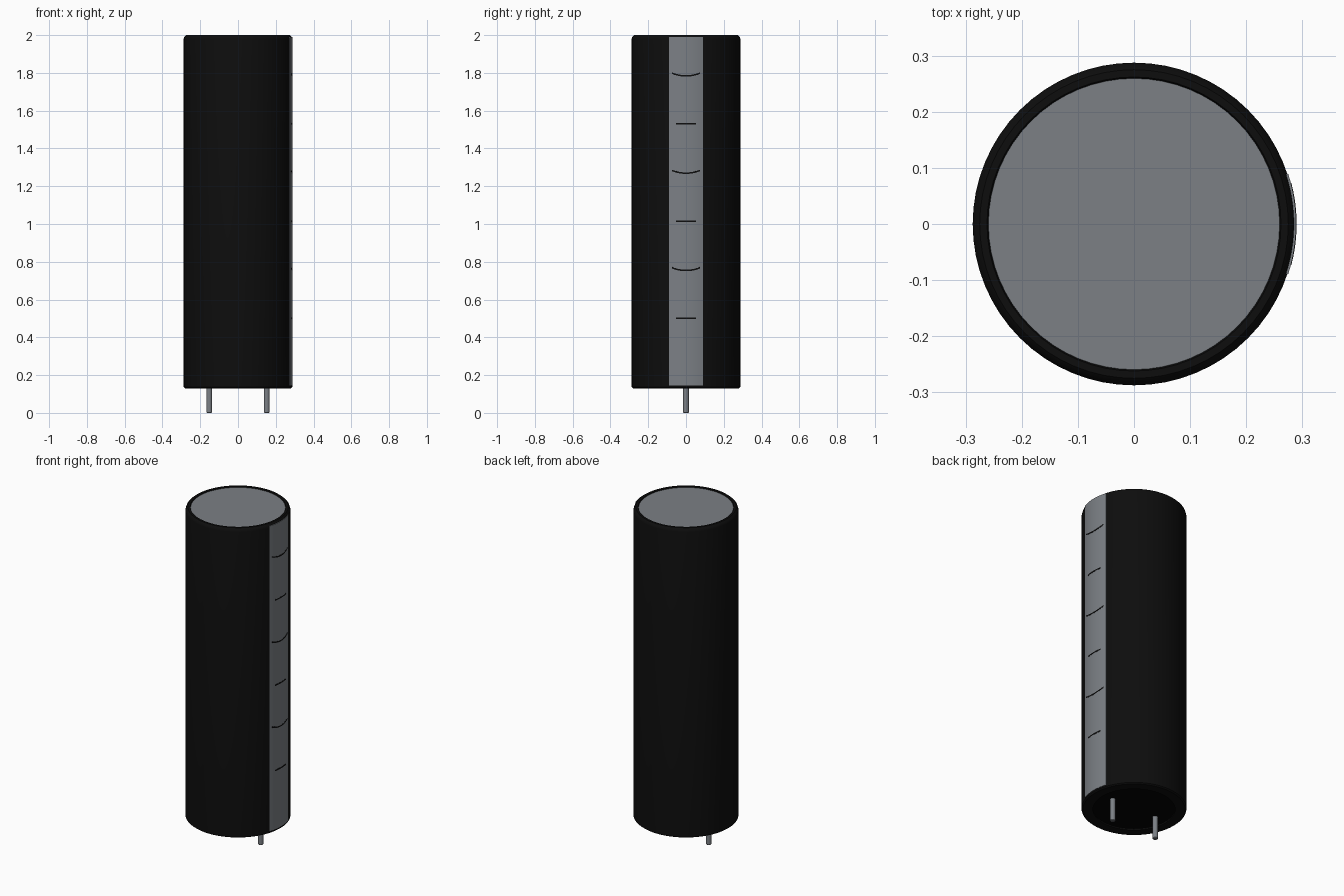
import bpy
import bmesh
import math

cube = bpy.data.objects.get("Cube")
if cube:
    bpy.data.objects.remove(cube, do_unlink=True)


def material(name, rgb):
    m = bpy.data.materials.new(name)
    m.use_nodes = True
    m.diffuse_color = (*rgb, 1)
    m.node_tree.nodes["Principled BSDF"].inputs["Base Color"].default_value = (*rgb, 1)
    return m


BLACK = material("black sleeve", (0.004, 0.004, 0.004))
RUBBER = material("dark rubber", (0.001, 0.001, 0.001))
SILVER = material("silver grey", (0.2, 0.215, 0.235))


def finish(name, bm, mat):
    bmesh.ops.recalc_face_normals(bm, faces=bm.faces)
    mesh = bpy.data.meshes.new(name)
    bm.to_mesh(mesh)
    bm.free()
    mesh.materials.append(mat)
    obj = bpy.data.objects.new(name, mesh)
    bpy.context.collection.objects.link(obj)
    bpy.ops.object.select_all(action="DESELECT")
    obj.select_set(True)
    bpy.context.view_layer.objects.active = obj
    bpy.ops.object.shade_smooth_by_angle(angle=math.radians(35))
    return obj


def lathe(name, profile, mat, x=0, steps=64):
    """Spin a radius/height profile around a vertical axis."""
    bm = bmesh.new()
    verts = [bm.verts.new((r, 0, z)) for r, z in profile]
    edges = [bm.edges.new(pair) for pair in zip(verts, verts[1:])]
    bmesh.ops.spin(bm, geom=verts + edges, cent=(0, 0, 0), axis=(0, 0, 1),
                   angle=math.tau, steps=steps)
    bmesh.ops.remove_doubles(bm, verts=bm.verts, dist=0.0001)
    bmesh.ops.translate(bm, verts=bm.verts, vec=(x, 0, 0))
    return finish(name, bm, mat)


def wrapped_plate(name, half_width, radius, bottom, top, mat, sag=0, steps=12):
    """Thin plate wrapped on the +x side, optionally dipping in the middle."""
    bm = bmesh.new()
    rows = []
    for i in range(steps + 1):
        t = 2 * i / steps - 1
        a = t * math.asin(half_width / radius)
        dip = sag * (t * t - 1)
        rows.append([bm.verts.new((r * math.cos(a), r * math.sin(a), z + dip))
                     for r, z in ((radius, bottom), (radius, top),
                                  (radius - 0.004, top), (radius - 0.004, bottom))])
    for a, b in zip(rows, rows[1:]):
        for k in range(4):
            n = (k + 1) % 4
            bm.faces.new((a[k], b[k], b[n], a[n]))
    bm.faces.new(rows[0])
    bm.faces.new(rows[-1])
    return finish(name, bm, mat)


# Sleeve with rounded upper rim and folded lower lip
R = 0.2875
lathe("sleeve", [(0.225, 0.14), (0.225, 0.13), (0.28, 0.13), (R, 0.136), (R, 1.98),
                 (0.284, 1.992), (0.275, 2.0), (0.262, 2.0), (0.259, 1.994)], BLACK)

# Can top and rubber base plug
lathe("can_top", [(0, 1.995), (0.26, 1.995), (0.26, 1.98), (0, 1.98)], SILVER)
lathe("base_plug", [(0, 0.15), (0.227, 0.15), (0.227, 0.138), (0, 0.138)], RUBBER)

# Polarity stripe and its alternating printed marks
wrapped_plate("stripe", 0.09, 0.289, 0.145, 1.99, SILVER)
for i in range(3):
    z = 0.5 + i * 0.515
    wrapped_plate(f"dash_mark_{i + 1}", 0.053, 0.2898, z - 0.004, z + 0.004, BLACK)
    z += 0.268
    wrapped_plate(f"curved_mark_{i + 1}", 0.073, 0.2898, z - 0.004, z + 0.004, BLACK, sag=0.014)

# Wire leads
for side, x in (("right", -0.152), ("left", 0.152)):
    lathe(f"{side}_lead", [(0, 0), (0.012, 0), (0.015, 0.003), (0.015, 0.145), (0, 0.145)],
          SILVER, x, 16)
